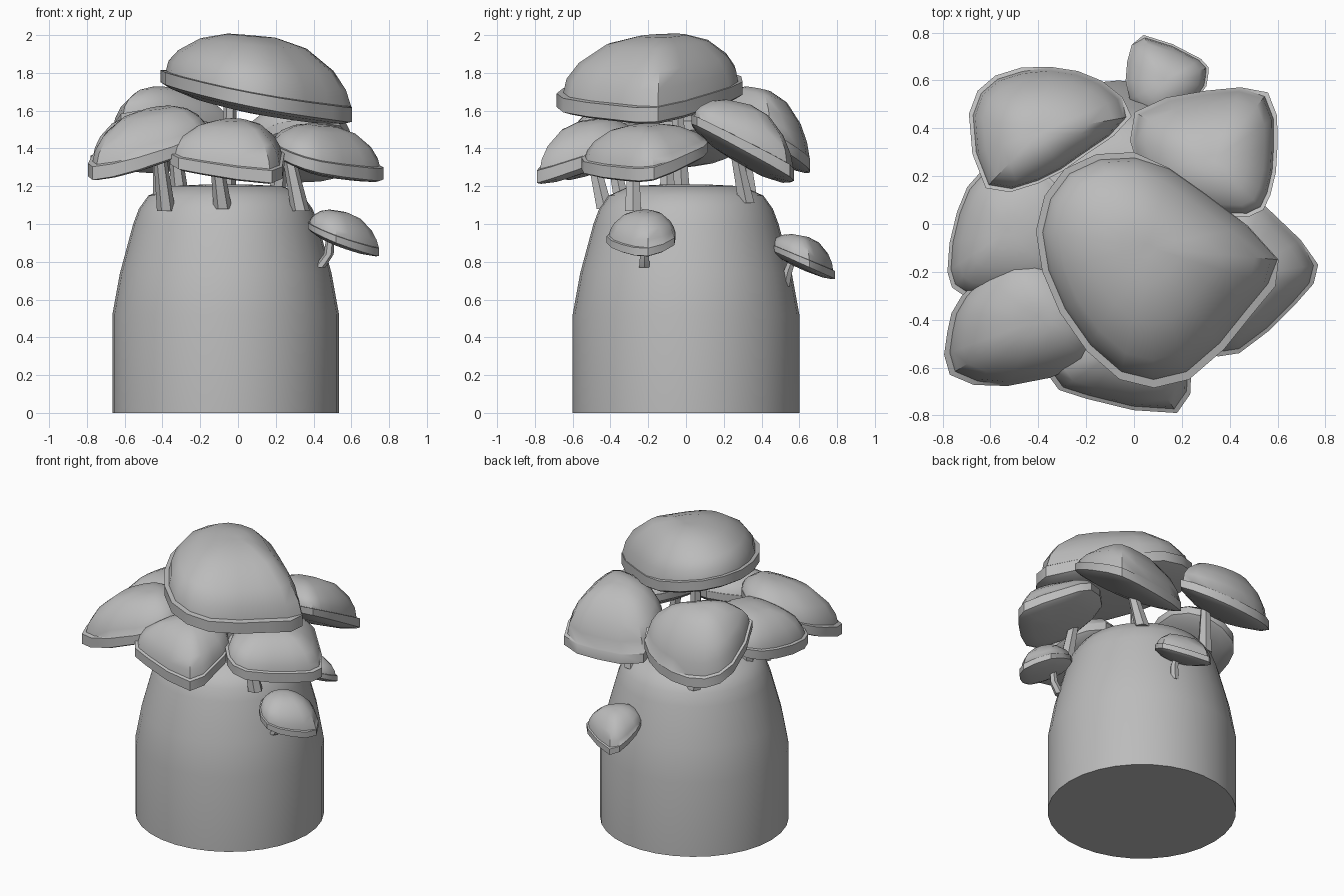
import bpy, bmesh, math
from mathutils import Vector

cube = bpy.data.objects.get("Cube")
if cube:
    bpy.data.objects.remove(cube, do_unlink=True)

grey = bpy.data.materials.new("plain_grey")
grey.use_nodes = True
colour = (0.5, 0.5, 0.5, 1)
grey.diffuse_color = colour
grey.node_tree.nodes["Principled BSDF"].inputs["Base Color"].default_value = colour


def finish(name, bm, angle):
    bmesh.ops.recalc_face_normals(bm, faces=bm.faces)
    mesh = bpy.data.meshes.new(name)
    bm.to_mesh(mesh)
    bm.free()
    mesh.materials.append(grey)
    obj = bpy.data.objects.new(name, mesh)
    bpy.context.collection.objects.link(obj)
    bpy.ops.object.select_all(action='DESELECT')
    obj.select_set(True)
    bpy.context.view_layer.objects.active = obj
    bpy.ops.object.shade_smooth_by_angle(angle=math.radians(angle))


def loft(name, rings, angle=35):
    """Skin a stack of equal point rings and close both ends."""
    bm = bmesh.new()
    loops = [[bm.verts.new(p) for p in ring] for ring in rings]
    n = len(loops[0])
    for low, high in zip(loops, loops[1:]):
        for i in range(n):
            j = (i + 1) % n
            bm.faces.new((low[i], low[j], high[j], high[i]))
    bm.faces.new(loops[0][::-1])
    bm.faces.new(loops[-1])
    finish(name, bm, angle)


def rounded(points):
    """Add a curved midpoint between each pair of outline points."""
    pts = [Vector(p) for p in points]
    n = len(pts)
    out = []
    for i, p in enumerate(pts):
        q = pts[(i + 1) % n]
        out += [p, (9 * (p + q) - pts[i - 1] - pts[(i + 2) % n]) / 16]
    return out


def cap(name, outline, slope, base, height, apex, lip=0.04, bare=()):
    """Tilted domed cap with a projecting rim; bare outline points have no ledge."""
    edge = rounded(outline)
    centre = Vector(apex)
    tilt = Vector(slope)
    # scale, scale where bare, height
    profile = [(0.2, 0.2, -lip * 2), (0.65, 0.65, -lip * 1.7), (0.92, 0.92, -lip * 1.15),
               (1, 0.99, -lip * 0.8), (1, 0.99, lip * 0.6), (0.94, 0.98, lip * 0.65),
               (0.91, 0.93, height * 0.33), (0.8, 0.81, height * 0.58),
               (0.55, 0.55, height * 0.87), (0.25, 0.25, height), (0.05, 0.05, height)]
    rings = []
    for ledge, plain, up in profile:
        # The crown levels out as it rises above the tilted rim
        level = 1 - 0.6 * max(up, 0) / height
        ring = []
        for i, p in enumerate(edge):
            d = (p - centre) * (plain if i // 2 in bare else ledge)
            q = centre + d
            ring.append((q.x, q.y, base + tilt.dot(centre) + tilt.dot(d) * level + up))
        rings.append(ring)
    loft(name, rings)


def stem(name, path, radius):
    """Bent stalk, thicker at the foot."""
    rings = []
    for k, p in enumerate(path):
        r = radius * (1.15 - 0.4 * k / (len(path) - 1))
        rings.append([Vector(p) + Vector((r * math.cos(a), r * math.sin(a), 0))
                      for a in (math.tau * i / 6 for i in range(6))])
    loft(name, rings, 50)


# Trunk
TRUNK_X = -0.065
trunk_profile = [(0.6, 0), (0.6, 0.52), (0.56, 0.74), (0.49, 1.0),
                 (0.46, 1.08), (0.41, 1.15), (0.3, 1.2), (0.1, 1.21)]
loft("trunk", [[(TRUNK_X + r * math.cos(math.tau * i / 32),
                 r * math.sin(math.tau * i / 32), z) for i in range(32)]
               for r, z in trunk_profile])

# Large caps
cap("top_cap",
    [(0, .3), (-.29, .23), (-.41, -.03), (-.31, -.37), (-.06, -.65),
     (.23, -.65), (.5, -.37), (.61, -.15), (.3, .13)],
    (-.2, .05), 1.71, .305, (.06, -.1), .05, (7, 8))
cap("front_right_cap",
    [(-.72, -.3), (-.78, -.45), (-.77, -.63), (-.53, -.68), (-.2, -.58),
     (-.17, -.38), (-.32, -.2), (-.52, -.15)],
    (.28, .3), 1.67, .18, (-.4, -.4), bare=(3, 4, 5, 6, 7))
cap("front_cap",
    [(-.36, -.63), (-.2, -.73), (.18, -.79), (.24, -.6), (.22, -.4),
     (.02, -.25), (-.2, -.35)],
    (-.08, .35), 1.54, .185, (-.02, -.5), bare=(4, 5, 6))
cap("front_left_cap",
    [(.77, -.17), (.68, -.33), (.44, -.54), (.28, -.52), (.18, -.35),
     (.22, -.05), (.45, .12), (.6, .03)],
    (-.3, .18), 1.53, .165, (.44, -.22), bare=(5, 6, 7))
cap("back_left_cap",
    [(0, .47), (.3, .56), (.56, .55), (.6, .33), (.57, .12), (.48, .03),
     (.2, .07), (.02, .22)],
    (.1, -.55), 1.53, .23, (.33, .27), bare=(0, 1, 6, 7))
cap("back_right_cap",
    [(-.69, .46), (-.58, .62), (-.35, .66), (-.13, .6), (-.01, .45),
     (-.2, .29), (-.4, .17), (-.62, .15)],
    (.1, -.55), 1.71, .255, (-.4, .38), bare=(2, 3))
cap("right_cap",
    [(-.78, -.2), (-.74, .05), (-.63, .23), (-.4, .24), (-.27, .05),
     (-.32, -.22), (-.5, -.3), (-.71, -.3)],
    (.4, 0), 1.64, .15, (-.53, -.03), bare=(3, 4, 5))

# Small caps on the trunk side
cap("small_left_cap",
    [(.37, -.2), (.4, -.34), (.52, -.42), (.66, -.34), (.75, -.2),
     (.64, -.06), (.46, -.08)],
    (-.4, .1), 1.17, .13, (.52, -.22), .025, (4, 5))
cap("small_back_cap",
    [(.04, .79), (.28, .69), (.31, .62), (.27, .53), (.1, .44),
     (-.02, .52), (-.03, .68)],
    (0, -.45), 1.085, .125, (.13, .6), .025, (5, 6))

# Stalks: foot position, head position
stalks = {
    "top": ((-.06, -.02, 1.15), (-.04, -.05, 1.68)),
    "front_right": ((-.38, -.33, 1.07), (-.42, -.4, 1.42)),
    "front": ((-.08, -.43, 1.08), (-.12, -.5, 1.38)),
    "front_left": ((.33, -.28, 1.07), (.26, -.28, 1.4)),
    "back_left": ((.2, .32, 1.11), (.24, .26, 1.4)),
    "back_right": ((-.3, .34, 1.1), (-.34, .3, 1.45)),
    "right": ((-.4, -.1, 1.09), (-.42, -.1, 1.42)),
}
for name, (foot, head) in stalks.items():
    foot, head = Vector(foot), Vector(head)
    stem(name + "_stalk", [foot, foot.lerp(head, .45), head], .043)
stem("small_left_stalk", [(.43, -.22, .77), (.48, -.22, .84), (.49, -.22, .94)], .028)
stem("small_back_stalk", [(.1, .52, .67), (.12, .54, .75), (.12, .57, .83)], .028)
